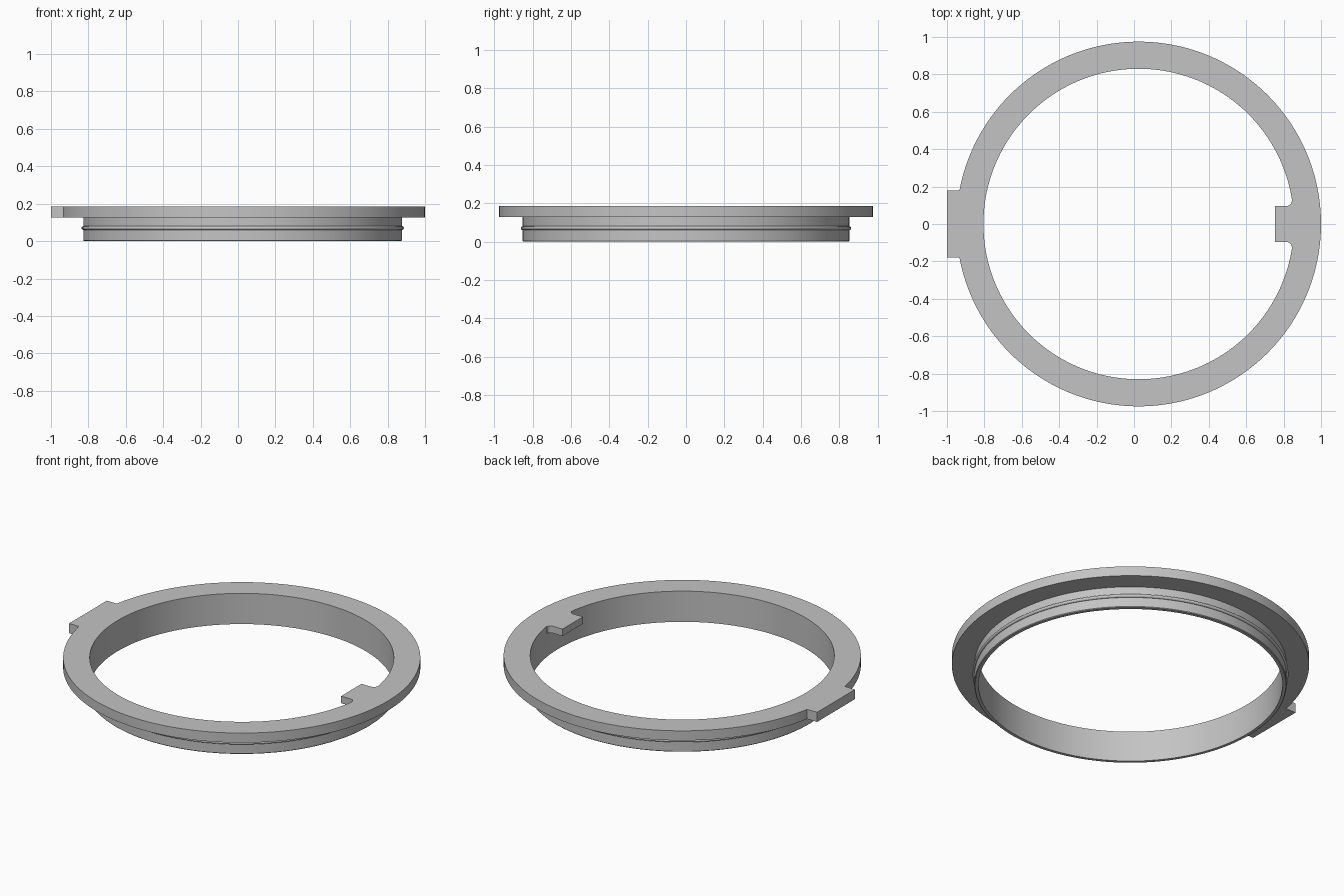
import bpy, bmesh, math

cube = bpy.data.objects.get("Cube")
if cube:
    bpy.data.objects.remove(cube, do_unlink=True)

grey = bpy.data.materials.new("plain grey")
grey.use_nodes = True
colour = (0.55, 0.55, 0.55, 1)
grey.diffuse_color = colour
grey.node_tree.nodes["Principled BSDF"].inputs["Base Color"].default_value = colour

CX = 0.025                      # ring axis
R_IN, R_COLLAR, R_OUT = 0.83, 0.852, 0.975
Z_FLANGE, Z_TOP = 0.127, 0.185
SEGMENTS = 160


def make_object(name, bm):
    bmesh.ops.recalc_face_normals(bm, faces=bm.faces)
    mesh = bpy.data.meshes.new(name)
    bm.to_mesh(mesh)
    bm.free()
    mesh.materials.append(grey)
    obj = bpy.data.objects.new(name, mesh)
    bpy.context.collection.objects.link(obj)
    return obj


def lathe(name, profile):
    """Closed (radius, z) profile turned around the ring axis."""
    bm = bmesh.new()
    rings = []
    for i in range(SEGMENTS):
        a = math.tau * i / SEGMENTS
        rings.append([bm.verts.new((CX + r * math.cos(a), r * math.sin(a), z))
                      for r, z in profile])
    n = len(profile)
    for i, ring in enumerate(rings):
        after = rings[(i + 1) % SEGMENTS]
        for j in range(n):
            k = (j + 1) % n
            bm.faces.new((ring[j], after[j], after[k], ring[k]))
    return make_object(name, bm)


def extrude_outline(name, half, z0, z1):
    """Outline given for y > 0, mirrored in y and extruded upward."""
    outline = half + [(x, -y) for x, y in reversed(half)]
    bm = bmesh.new()
    face = bm.faces.new([bm.verts.new((x, y, z0)) for x, y in outline])
    ext = bmesh.ops.extrude_face_region(bm, geom=[face])
    top = [v for v in ext["geom"] if isinstance(v, bmesh.types.BMVert)]
    bmesh.ops.translate(bm, verts=top, vec=(0, 0, z1 - z0))
    return make_object(name, bm)


def combine(target, other, operation):
    mod = target.modifiers.new("combine", 'BOOLEAN')
    mod.operation = operation
    mod.solver = 'EXACT'
    mod.object = other
    bpy.context.view_layer.objects.active = target
    bpy.ops.object.modifier_apply(modifier=mod.name)
    bpy.data.objects.remove(other, do_unlink=True)


# Flanged ring with a rounded bead around the collar
bead = [(R_COLLAR + 0.01 * math.cos(a), 0.07 + 0.01 * math.sin(a))
        for a in (math.radians(d) for d in range(-90, 91, 30))]
profile = ([(R_IN, 0), (R_COLLAR - 0.004, 0), (R_COLLAR, 0.004)] + bead +
           [(R_COLLAR, Z_FLANGE), (R_OUT, Z_FLANGE), (R_OUT, Z_TOP), (R_IN, Z_TOP)])
ring = lathe("flanged_ring", profile)

# Outer hinge lug
lug = extrude_outline("hinge_lug", [(-0.88, 0.18), (-1, 0.18)], Z_FLANGE, Z_TOP)
combine(ring, lug, 'UNION')

# Inner tab with filleted roots
fillet = [(0.82 + 0.023 * math.cos(a), 0.12 + 0.023 * math.sin(a))
          for a in (math.radians(d) for d in range(-90, 1, 15))]
tab = extrude_outline("inner_tab", [(0.755, 0.097)] + fillet + [(0.9, 0.12)], 0.143, Z_TOP)
combine(ring, tab, 'UNION')

# Pin hole through the lug
bm = bmesh.new()
bmesh.ops.create_cone(bm, cap_ends=True, segments=24, radius1=0.016, radius2=0.016, depth=0.6)
for v in bm.verts:
    x, y, z = v.co
    v.co = (x - 0.973, z, y + 0.157)
pin = make_object("pin_hole_cutter", bm)
pin.hide_render = True
combine(ring, pin, 'DIFFERENCE')

bpy.ops.object.select_all(action='DESELECT')
ring.select_set(True)
bpy.context.view_layer.objects.active = ring
bpy.ops.object.shade_smooth_by_angle(angle=math.radians(25))
